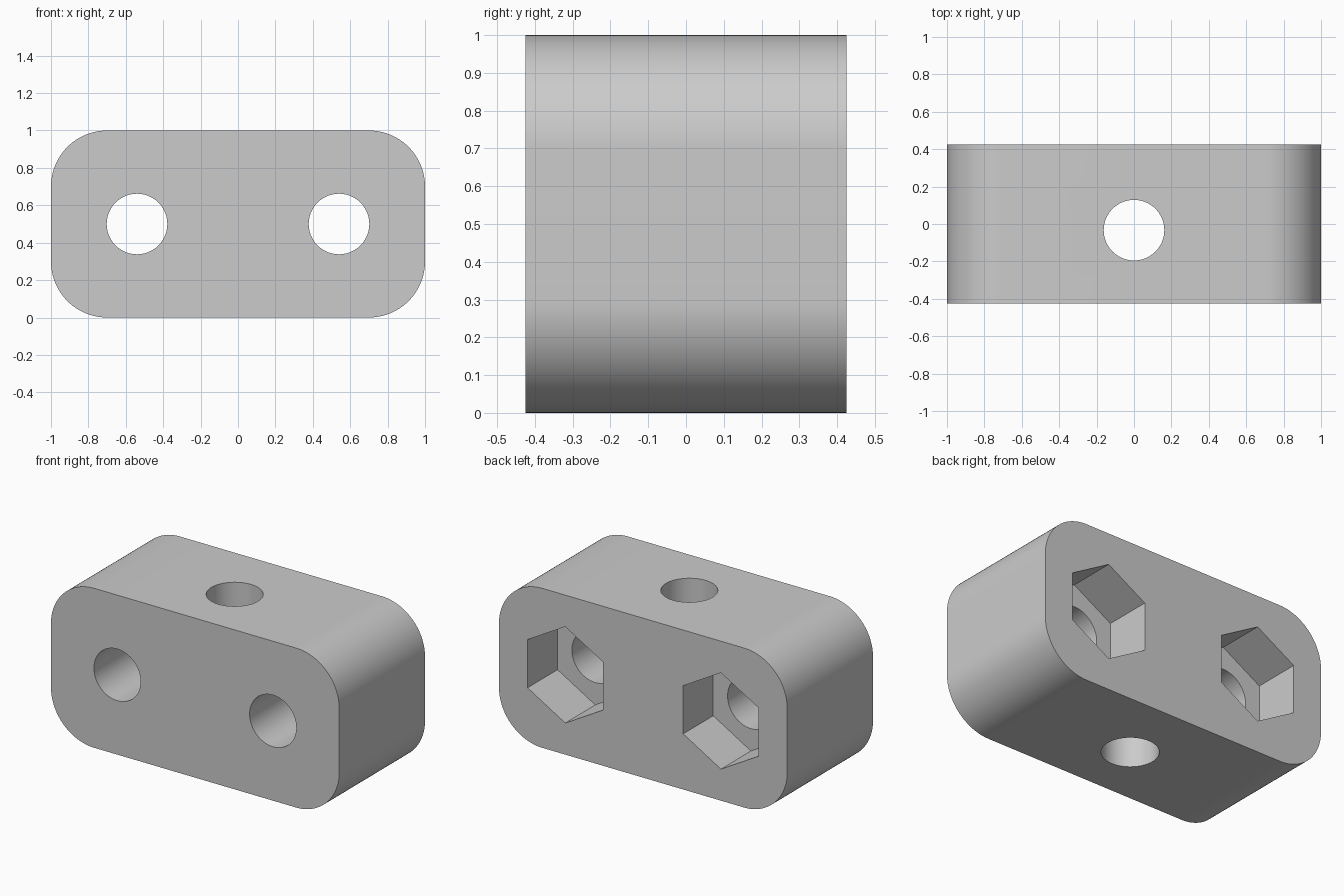
import bpy, bmesh, math
from mathutils import Matrix

if "Cube" in bpy.data.objects:
    bpy.data.objects.remove(bpy.data.objects["Cube"], do_unlink=True)

HALF_X, HALF_Y, HEIGHT, CORNER = 1.0, 0.425, 1.0, 0.30
BOLT_X, BOLT_R = 0.54, 0.162
CROSS_Y = -0.033
NUT_R, NUT_DEPTH = 0.302, 0.297

grey = bpy.data.materials.new("plain_grey")
grey.use_nodes = True
colour = (0.6, 0.6, 0.6, 1)
grey.diffuse_color = colour
grey.node_tree.nodes["Principled BSDF"].inputs["Base Color"].default_value = colour


def make_object(name, bm):
    bmesh.ops.recalc_face_normals(bm, faces=bm.faces)
    mesh = bpy.data.meshes.new(name)
    bm.to_mesh(mesh)
    bm.free()
    mesh.materials.append(grey)
    obj = bpy.data.objects.new(name, mesh)
    bpy.context.collection.objects.link(obj)
    return obj


def rounded_block(name, steps=24):
    """Rounded rectangle in x/z, extruded along y."""
    bm = bmesh.new()
    ring = []
    for quarter, (sx, sz) in enumerate([(1, 1), (-1, 1), (-1, -1), (1, -1)]):
        cx = sx * (HALF_X - CORNER)
        cz = HEIGHT / 2 + sz * (HEIGHT / 2 - CORNER)
        for i in range(steps + 1):
            a = (quarter + i / steps) * math.pi / 2
            ring.append(bm.verts.new((cx + CORNER * math.cos(a), -HALF_Y,
                                      cz + CORNER * math.sin(a))))
    face = bm.faces.new(ring)
    new = bmesh.ops.extrude_face_region(bm, geom=[face])["geom"]
    bmesh.ops.translate(bm, vec=(0, 2 * HALF_Y, 0),
                        verts=[v for v in new if isinstance(v, bmesh.types.BMVert)])
    return make_object(name, bm)


def cutter(name, sides, radius, length, centre, along_y):
    bm = bmesh.new()
    turn = Matrix.Rotation(math.pi / 2, 4, "X") if along_y else Matrix()
    bmesh.ops.create_cone(bm, cap_ends=True, segments=sides, radius1=radius,
                          radius2=radius, depth=length,
                          matrix=Matrix.Translation(centre) @ turn)
    obj = make_object(name, bm)
    obj.hide_render = True
    return obj


block = rounded_block("connector_block")

# Vertical cross hole, two bolt holes, and hexagonal nut pockets in the back
cutters = [cutter("cross_hole", 64, BOLT_R, 2, (0, CROSS_Y, HEIGHT / 2), False)]
for side, sx in (("left", 1), ("right", -1)):
    x, z = sx * BOLT_X, HEIGHT / 2
    cutters.append(cutter(side + "_bolt_hole", 64, BOLT_R, 2, (x, 0, z), True))
    cutters.append(cutter(side + "_nut_pocket", 6, NUT_R, 2 * NUT_DEPTH,
                          (x, HALF_Y, z), True))

bpy.ops.object.select_all(action="DESELECT")
bpy.context.view_layer.objects.active = block
block.select_set(True)
for tool in cutters:
    mod = block.modifiers.new(tool.name, "BOOLEAN")
    mod.operation = "DIFFERENCE"
    mod.solver = "EXACT"
    mod.object = tool
    bpy.ops.object.modifier_apply(modifier=mod.name)
    bpy.data.objects.remove(tool, do_unlink=True)

# Round walls shade smooth, rims and pocket corners stay crisp
bpy.ops.object.shade_smooth_by_angle(angle=math.radians(30))
